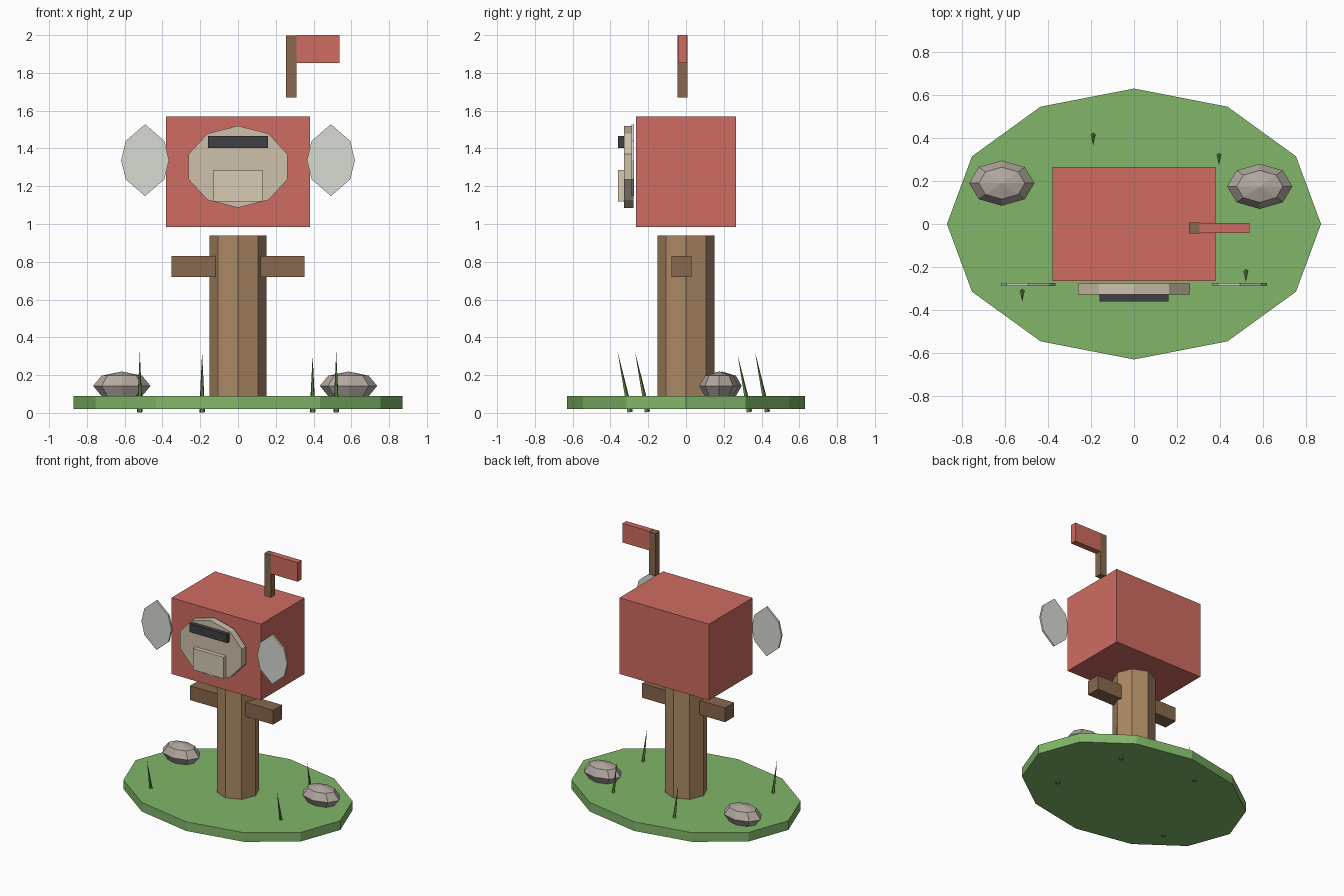
import bpy, bmesh
from math import sin, cos, pi
from mathutils import Matrix, Vector

if "Cube" in bpy.data.objects:
    bpy.data.objects.remove(bpy.data.objects["Cube"])


def mat(name, r, g, b):
    m = bpy.data.materials.new(name)
    m.diffuse_color = (r, g, b, 1)
    m.use_nodes = True
    m.node_tree.nodes["Principled BSDF"].inputs["Base Color"].default_value = m.diffuse_color
    return m


RED = mat("red_paint", 0.62, 0.15, 0.12)
GREEN = mat("turf", 0.22, 0.47, 0.14)
BLADE = mat("grass", 0.13, 0.24, 0.06)
WOOD = mat("wood", 0.41, 0.25, 0.13)
DARK_WOOD = mat("dark_wood", 0.25, 0.14, 0.075)
CREAM = mat("cream", 0.62, 0.53, 0.41)
PALE = mat("pale_cream", 0.69, 0.60, 0.46)
BLACK = mat("slot_black", 0.05, 0.05, 0.055)
STONE = mat("stone", 0.44, 0.39, 0.35)
WING = mat("pale_grey", 0.68, 0.70, 0.65)


def finish(name, bm, material):
    bmesh.ops.recalc_face_normals(bm, faces=bm.faces)
    me = bpy.data.meshes.new(name)
    bm.to_mesh(me)
    bm.free()
    me.materials.append(material)
    ob = bpy.data.objects.new(name, me)
    bpy.context.collection.objects.link(ob)
    return ob


def box(name, lo, hi, material):
    lo, hi = Vector(lo), Vector(hi)
    bm = bmesh.new()
    bmesh.ops.create_cube(bm, size=1, matrix=Matrix.Translation((lo + hi) / 2)
                          @ Matrix.Diagonal((*(hi - lo), 1)))
    return finish(name, bm, material)


def prism(name, points, offset, material):
    bm = bmesh.new()
    face = bm.faces.new([bm.verts.new(p) for p in points])
    ext = bmesh.ops.extrude_face_region(bm, geom=[face], use_keep_orig=True)
    bmesh.ops.translate(bm, vec=offset,
                        verts=[v for v in ext["geom"] if isinstance(v, bmesh.types.BMVert)])
    return finish(name, bm, material)


def ring(n, a, b):
    return [(a * sin(2 * pi * i / n), b * cos(2 * pi * i / n)) for i in range(n)]


# ground disc and post
prism("ground", [(x, y, 0.02) for x, y in ring(12, 0.87, 0.63)], (0, 0, 0.07), GREEN)
prism("post", [(x, y, 0.08) for x, y in ring(8, 0.15, 0.15)], (0, 0, 0.86), WOOD)

# mailbox body
box("mailbox_body", (-0.38, -0.265, 0.985), (0.38, 0.265, 1.57), RED)

# front plate, slot and lower panel
prism("front_plate", [(x, -0.277, 1.303 + z) for x, z in ring(10, 0.275, 0.217)],
      (0, -0.052, 0), CREAM)
box("mail_slot", (-0.16, -0.36, 1.402), (0.16, -0.325, 1.467), BLACK)
box("front_panel", (-0.13, -0.36, 1.12), (0.13, -0.325, 1.285), PALE)

# mirrored side arms and leaf-shaped side plates
leaf = [(0, 0.19), (0.102, 0.102), (0.127, 0), (0.102, -0.102),
        (0, -0.19), (-0.102, -0.102), (-0.127, 0), (-0.102, 0.102)]
for side, s in (("left", -1), ("right", 1)):
    x0, x1 = sorted((0.12 * s, 0.353 * s))
    box(side + "_arm", (x0, -0.078, 0.72), (x1, 0.03, 0.83), DARK_WOOD)
    prism(side + "_side_plate", [(0.492 * s + x, -0.274, 1.338 + z) for x, z in leaf],
          (0, -0.014, 0), WING)

# flag
box("flag_pole", (0.255, -0.045, 1.67), (0.31, 0.007, 1.998), DARK_WOOD)
box("flag", (0.305, -0.042, 1.853), (0.537, 0.004, 2.0), RED)

# rocks
for i, (x, y) in enumerate([(-0.615, 0.19), (0.585, 0.175)]):
    bm = bmesh.new()
    bmesh.ops.create_uvsphere(bm, u_segments=8, v_segments=4, radius=1,
                              matrix=Matrix.Translation((x, y, 0.143))
                              @ Matrix.Diagonal((0.152, 0.105, 0.076, 1)))
    finish(f"rock_{i + 1}", bm, STONE)

# leaning grass blades
for i, (x, y, h) in enumerate([(-0.52, -0.297, 0.325), (0.52, -0.205, 0.325),
                               (-0.19, 0.43, 0.325), (0.395, 0.335, 0.305)]):
    bm = bmesh.new()
    bmesh.ops.create_cone(bm, cap_ends=True, segments=5, radius1=0.016, radius2=0, depth=h,
                          matrix=Matrix.Translation((x, y, 0.004))
                          @ Matrix.Rotation(0.2, 4, "X")
                          @ Matrix.Translation((0, 0, h / 2)))
    finish(f"grass_blade_{i + 1}", bm, BLADE)
